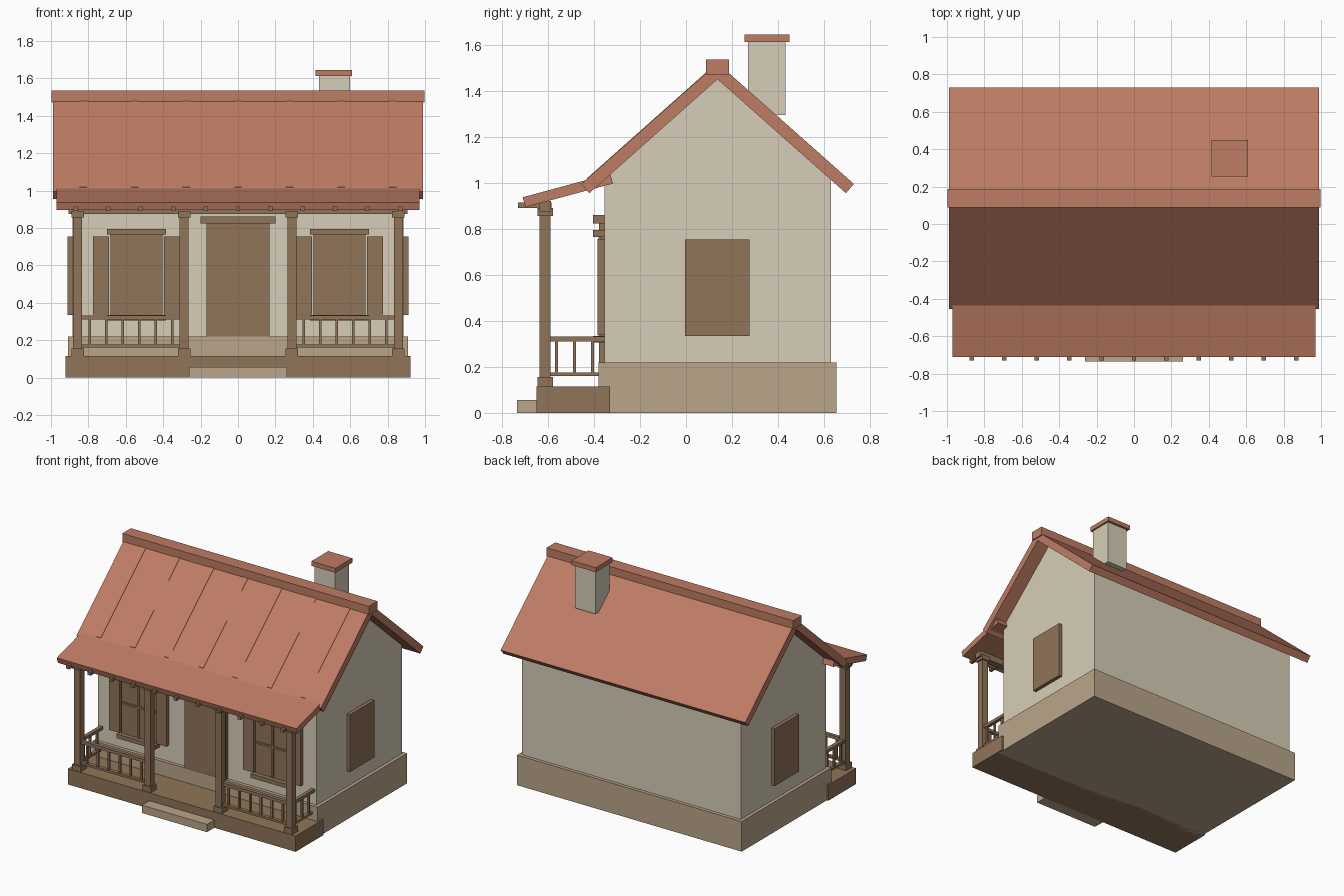
import bpy

cube = bpy.data.objects.get("Cube")
if cube:
    bpy.data.objects.remove(cube, do_unlink=True)


def material(name, rgb):
    linear = [((c / 255 + 0.055) / 1.055) ** 2.4 for c in rgb] + [1]
    mat = bpy.data.materials.new(name)
    mat.use_nodes = True
    mat.diffuse_color = linear
    bsdf = next(n for n in mat.node_tree.nodes if n.type == 'BSDF_PRINCIPLED')
    bsdf.inputs["Base Color"].default_value = linear
    return mat


PLASTER = material("cream plaster", (215, 206, 183))
STONE = material("tan stone", (186, 165, 138))
WOOD = material("brown wood", (144, 117, 89))
TILE = material("terracotta roof", (190, 124, 100))


def extrude(name, mat, x0, x1, profile):
    """Extrude a (y, z) outline along x."""
    n = len(profile)
    verts = [(x, y, z) for x in (x0, x1) for y, z in profile]
    faces = [list(range(n)), list(range(n, 2 * n))[::-1]]
    faces += [(i, i + n, (i + 1) % n + n, (i + 1) % n) for i in range(n)]
    mesh = bpy.data.meshes.new(name)
    mesh.from_pydata(verts, [], faces)
    mesh.materials.append(mat)
    obj = bpy.data.objects.new(name, mesh)
    bpy.context.collection.objects.link(obj)
    # Make the face directions consistent
    import bmesh
    bm = bmesh.new()
    bm.from_mesh(mesh)
    bmesh.ops.recalc_face_normals(bm, faces=bm.faces)
    bm.to_mesh(mesh)
    bm.free()
    return obj


def box(name, mat, x, y, z):
    """Box from its (low, high) extents on each axis."""
    return extrude(name, mat, x[0], x[1],
                   [(y[0], z[0]), (y[1], z[0]), (y[1], z[1]), (y[0], z[1])])


def around(c, width):
    return (c - width / 2, c + width / 2)


# House body
WALL = -0.355
box("foundation", STONE, (-0.91, 0.91), (-0.38, 0.655), (0, 0.22))
extrude("gabled_walls", PLASTER, -0.885, 0.885,
        [(WALL, 0.22), (0.63, 0.22), (0.63, 1.013), (0.137, 1.45), (WALL, 1.013)])

# Main roof, ridge and thin seams on the front slope
extrude("main_roof", TILE, -0.99, 0.99,
        [(-0.455, 0.995), (0.137, 1.521), (0.73, 0.995),
         (0.695, 0.955), (0.137, 1.45), (-0.42, 0.955)])
box("ridge_cap", TILE, (-0.998, 0.998), (0.087, 0.187), (1.47, 1.535))
for i in range(7):
    x = (i - 3) * 0.276
    extrude("roof_seam", TILE, x - 0.02, x + 0.02,
            [(-0.43, 1.01), (-0.43, 1.02), (0.1, 1.491), (0.1, 1.481)])

# Chimney
box("chimney", PLASTER, (0.432, 0.598), (0.27, 0.432), (1.295, 1.612))
box("chimney_cap", TILE, (0.415, 0.61), (0.255, 0.45), (1.612, 1.645))

# Porch floor, step and roof
box("porch_floor", WOOD, (-0.922, 0.922), (-0.65, -0.33), (0, 0.115))
box("front_step", STONE, (-0.263, 0.263), (-0.735, -0.65), (0, 0.057))
extrude("porch_roof", TILE, -0.97, 0.97,
        [(-0.71, 0.937), (-0.33, 1.04), (-0.317, 0.997), (-0.697, 0.895)])
box("porch_beam", WOOD, (-0.905, 0.905), (-0.637, -0.587), (0.875, 0.92))
for i in range(11):
    box("rafter_tail", WOOD, around((i - 5) * 0.1735, 0.024), (-0.73, -0.585), (0.89, 0.915))

# Porch posts with base and capital
for x in (-0.857, -0.288, 0.288, 0.857):
    box("porch_post", WOOD, around(x, 0.048), around(-0.612, 0.048), (0.115, 0.88))
    box("post_base", WOOD, around(x, 0.068), around(-0.612, 0.068), (0.115, 0.155))
    box("post_capital", WOOD, around(x, 0.068), around(-0.612, 0.068), (0.855, 0.89))

RAILS = ((0.16, 0.176), (0.31, 0.333))
for s in (-1, 1):
    # Railings on the front and the ends
    for z in RAILS:
        box("front_rail", WOOD, around(s * 0.572, 0.53), around(-0.612, 0.026), z)
        box("side_rail", WOOD, around(s * 0.857, 0.026), (-0.59, WALL), z)
    for i in range(6):
        box("front_baluster", WOOD, around(s * (0.352 + i * 0.088), 0.014),
            around(-0.612, 0.014), (0.17, 0.315))
    for i in range(3):
        box("side_baluster", WOOD, around(s * 0.857, 0.014),
            around(-0.563 + i * 0.078, 0.014), (0.17, 0.315))

    # Front window with glazing bars, header, sill and shutters
    c = s * 0.543
    box("front_window", WOOD, around(c, 0.28), (-0.372, WALL), (0.33, 0.77))
    box("window_upright", WOOD, around(c, 0.014), (-0.38, -0.37), (0.33, 0.77))
    box("window_crossbar", WOOD, around(c, 0.28), (-0.38, -0.37), around(0.56, 0.014))
    box("window_header", WOOD, around(c, 0.317), (-0.405, WALL), (0.765, 0.795))
    box("window_sill", WOOD, around(c, 0.317), (-0.405, WALL), (0.305, 0.335))
    for t in (-1, 1):
        box("shutter", WOOD, around(c + t * 0.19, 0.084), (-0.385, WALL), (0.338, 0.755))

    # Window panel on the gable wall
    box("side_window", WOOD, around(s * 0.895, 0.032), (-0.005, 0.275), (0.335, 0.753))

# Front door
box("front_door", WOOD, (-0.168, 0.168), (-0.378, WALL), (0.22, 0.83))
box("door_header", WOOD, (-0.2, 0.2), (-0.405, WALL), (0.823, 0.86))
